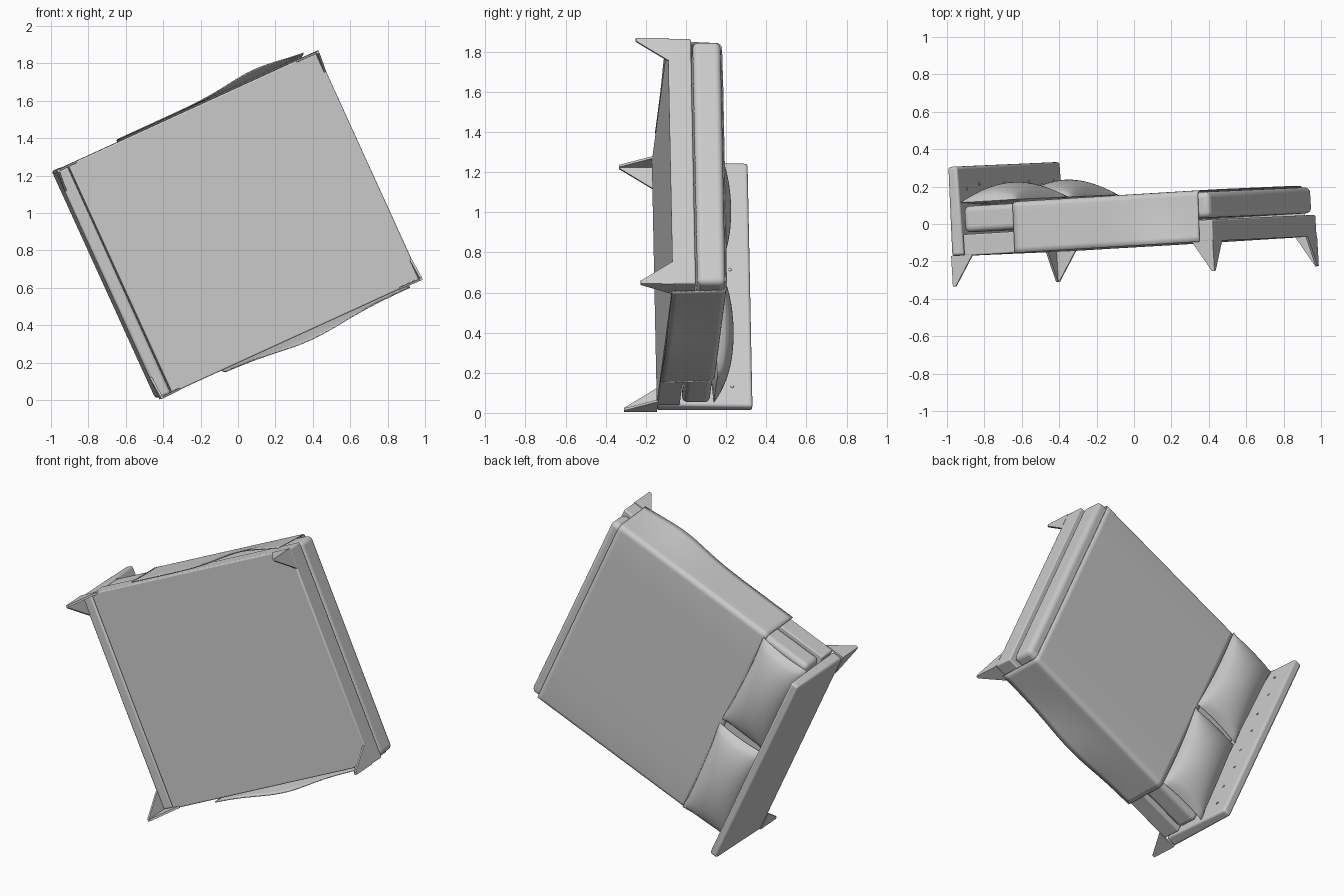
import bpy, bmesh, math
from mathutils import Matrix, Vector

cube = bpy.data.objects.get("Cube")
if cube:
    bpy.data.objects.remove(cube, do_unlink=True)

# Bed axes: X runs head to foot, Y across, Z up from the floor; the bed lies tilted
along = Vector((0.908, 0.055, 0.415)).normalized()
up = Vector((-0.0575, 0.998, -0.006))
up = (up - along * up.dot(along)).normalized()
across = up.cross(along)
TILT = Matrix((along, across, up)).transposed().to_4x4()
TILT.translation = (0.01, -0.28, 0.937)

grey = bpy.data.materials.new("plain grey")
grey.use_nodes = True
grey.diffuse_color = (0.6, 0.6, 0.6, 1)
grey.node_tree.nodes["Principled BSDF"].inputs["Base Color"].default_value = (0.6, 0.6, 0.6, 1)


def finish(name, bm, bevel=0.0, segments=3, thickness=0.0, angle=40):
    bmesh.ops.recalc_face_normals(bm, faces=bm.faces)
    mesh = bpy.data.meshes.new(name)
    bm.to_mesh(mesh)
    bm.free()
    mesh.materials.append(grey)
    obj = bpy.data.objects.new(name, mesh)
    bpy.context.collection.objects.link(obj)
    obj.matrix_world = TILT
    if thickness:
        mod = obj.modifiers.new("thickness", 'SOLIDIFY')
        mod.thickness = thickness
        mod.offset = 0
    if bevel:
        mod = obj.modifiers.new("rounding", 'BEVEL')
        mod.width = bevel
        mod.segments = segments
    bpy.ops.object.select_all(action='DESELECT')
    obj.select_set(True)
    bpy.context.view_layer.objects.active = obj
    bpy.ops.object.shade_smooth_by_angle(angle=math.radians(angle))
    return obj


def prism(name, points, push, **kw):
    """Extrude a flat outline along a vector."""
    bm = bmesh.new()
    face = bm.faces.new([bm.verts.new(p) for p in points])
    new = bmesh.ops.extrude_face_region(bm, geom=[face])["geom"]
    bmesh.ops.translate(bm, vec=push, verts=[v for v in new if isinstance(v, bmesh.types.BMVert)])
    return finish(name, bm, **kw)


def box(name, x0, x1, half, z0, z1, **kw):
    outline = [(x0, -half, z0), (x1, -half, z0), (x1, -half, z1), (x0, -half, z1)]
    return prism(name, outline, (0, 2 * half, 0), **kw)


# Frame, mattress and upholstered headboard
box("bed_base", -0.695, 0.77, 0.671, 0.16, 0.275, bevel=0.008)
box("mattress", -0.69, 0.758, 0.665, 0.285, 0.425, bevel=0.03, segments=5)
prism("headboard",
      [(-0.77, -0.668, 0.165), (-0.7, -0.668, 0.165), (-0.71, -0.668, 0.64), (-0.763, -0.668, 0.64)],
      (0, 1.336, 0), bevel=0.014)

# Headboard buttons
bm = bmesh.new()
for i in range(8):
    y = -0.56 + i * 0.16
    place = Matrix.Translation((-0.704, y, 0.52 + 0.02 * (i % 2))) @ Matrix.Diagonal((0.4, 1, 1, 1))
    bmesh.ops.create_uvsphere(bm, u_segments=10, v_segments=6, radius=0.008, matrix=place)
finish("headboard_buttons", bm)

# Corner legs: two tapering plates meeting at the corner
LEG_TOP, FIN, TIP, PLATE = 0.165, 0.125, 0.016, 0.012
for end, sx in (("head", -1), ("foot", 1)):
    for side, sy in (("left", 1), ("right", -1)):
        cx, cy = sx * 0.77, sy * 0.673
        profile = [(0, 0), (TIP, 0), (FIN, LEG_TOP), (0, LEG_TOP)]
        prism(f"{end}_{side}_leg_long_plate", [(cx - sx * d, cy, z) for d, z in profile],
              (0, -sy * PLATE, 0))
        prism(f"{end}_{side}_leg_cross_plate", [(cx, cy - sy * d, z) for d, z in profile],
              (-sx * PLATE, 0, 0))

# Blanket: section across the bed, lofted lengthwise, with a wavy hem on each side
bm = bmesh.new()
ROWS = 36
rows = []
for i in range(ROWS + 1):
    x = -0.39 + 1.09 * i / ROWS
    row = []
    for sy, centre, width, swell in ((-1, 0.42, 0.22, 0.035), (1, 0.1, 0.27, 0.035)):
        flare = 0.007 + swell * math.exp(-((x - centre) / width) ** 2)
        half = []
        for k in range(9):
            t = 1 - k / 8
            half.append((x, sy * (0.677 + flare * t ** 1.3), 0.405 - 0.245 * t))
        for k in range(1, 7):
            a = math.pi / 2 * k / 6
            half.append((x, sy * (0.647 + 0.03 * math.cos(a)), 0.405 + 0.026 * math.sin(a)))
        for y in (0.45, 0.22):
            half.append((x, sy * y, 0.433))
        row += half if sy < 0 else half[::-1]
    rows.append([bm.verts.new(p) for p in row])
for a, b in zip(rows, rows[1:]):
    for j in range(len(a) - 1):
        bm.faces.new((a[j], a[j + 1], b[j + 1], b[j]))
finish("blanket", bm, thickness=0.006)


# Pillows: plump grids, pinched inwards along the sides
def pillow(name, cy, turn):
    bm = bmesh.new()
    bmesh.ops.create_grid(bm, x_segments=20, y_segments=28, size=1)
    bottom = bmesh.ops.duplicate(bm, geom=bm.faces[:] + bm.edges[:] + bm.verts[:])["geom"]
    lower = {v for v in bottom if isinstance(v, bmesh.types.BMVert)}
    for v in bm.verts:
        u, w = v.co.x, v.co.y
        puff = max(0, (1 - u * u) * (1 - w * w)) ** 0.5
        x = u * 0.165 * (1 - 0.07 * (1 - w * w))
        y = w * 0.325 * (1 - 0.04 * (1 - u * u))
        v.co = (x, y, -0.025 * puff if v in lower else 0.095 * puff)
    bmesh.ops.remove_doubles(bm, verts=bm.verts, dist=0.0005)
    bmesh.ops.transform(bm, verts=bm.verts,
                        matrix=Matrix.Translation((-0.535, cy, 0.446)) @ Matrix.Rotation(turn, 4, 'Z'))
    finish(name, bm, angle=60)


pillow("left_pillow", 0.335, 0.03)
pillow("right_pillow", -0.335, -0.02)
